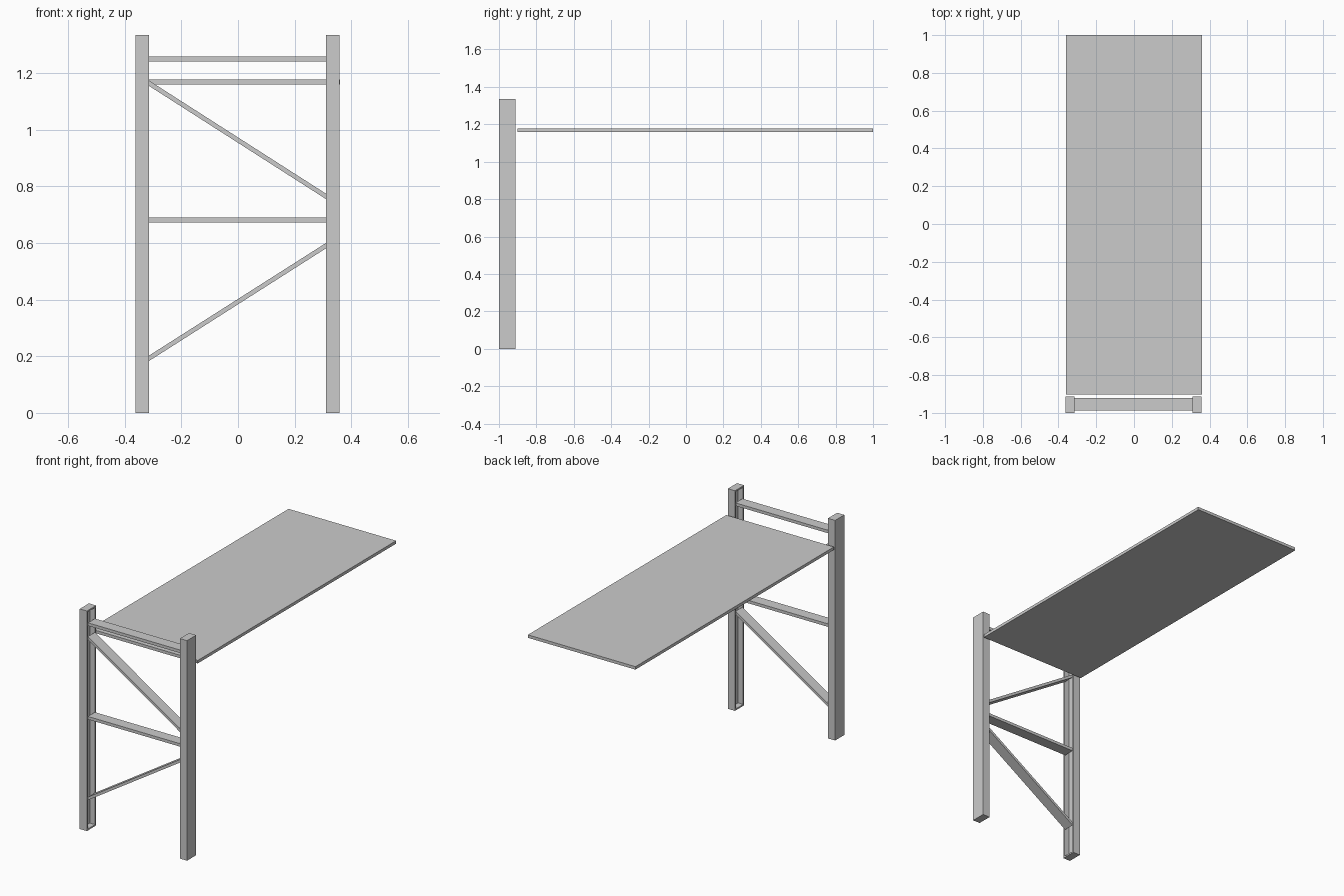
import bpy, bmesh, math
from mathutils import Matrix, Vector

if "Cube" in bpy.data.objects:
    bpy.data.objects.remove(bpy.data.objects["Cube"])

H = 1.335                      # post height
POST_Y = (-1.0, -0.912)
BAR_Y = (-0.987, -0.92)
XL, XR = -0.314, 0.31          # inner faces of the posts
POST_W = 0.048


def finish(name, bm):
    bmesh.ops.recalc_face_normals(bm, faces=bm.faces)
    me = bpy.data.meshes.new(name)
    bm.to_mesh(me)
    bm.free()
    ob = bpy.data.objects.new(name, me)
    bpy.context.collection.objects.link(ob)
    return ob


def cube(bm, size, matrix):
    return bmesh.ops.create_cube(bm, size=1, matrix=matrix @ Matrix.Diagonal((*size, 1)))


def box(name, lo, hi):
    lo, hi = Vector(lo), Vector(hi)
    bm = bmesh.new()
    cube(bm, hi - lo, Matrix.Translation((lo + hi) / 2))
    return finish(name, bm)


# Posts: boxes with a recess sunk into the inward face
def post(name, x_in, side):
    x_out = x_in + side * POST_W
    bm = bmesh.new()
    cube(bm, (POST_W, POST_Y[1] - POST_Y[0], H),
         Matrix.Translation(((x_in + x_out) / 2, sum(POST_Y) / 2, H / 2)))
    bm.normal_update()
    inner = [f for f in bm.faces if f.normal.x * side < -0.9]
    bmesh.ops.inset_region(bm, faces=inner, thickness=0.013)
    bmesh.ops.extrude_discrete_faces(bm, faces=inner)
    floor = [f for f in bm.faces if f.normal.x * side < -0.9]
    floor = min(floor, key=lambda f: (f.calc_center_median() - Vector((x_in, sum(POST_Y) / 2, H / 2))).length)
    bmesh.ops.translate(bm, verts=floor.verts, vec=(side * 0.035, 0, 0))
    return finish(name, bm)


post("left_post", XL, -1)
post("right_post", XR, 1)


# Cross bars between the posts, running from (XL, z0) to (XR, z1)
def bar(name, z0, z1, thick):
    slope = (z1 - z0) / (XR - XL)
    reach = 0.002
    h = thick / 2 * math.hypot(1, slope)    # vertical half height, ends cut plumb
    bm = bmesh.new()
    cube(bm, (XR - XL + 2 * reach, BAR_Y[1] - BAR_Y[0], 2 * h),
         Matrix.Translation(((XL + XR) / 2, sum(BAR_Y) / 2, (z0 + z1) / 2)))
    for v in bm.verts:                       # shear to the slope
        v.co.z += slope * (v.co.x - (XL + XR) / 2)
    return finish(name, bm)


bar("top_rail", 1.249, 1.249, 0.018)
bar("middle_rail", 0.681, 0.681, 0.018)
bar("upper_brace", 1.164, 0.765, 0.016)
bar("lower_brace", 0.193, 0.590, 0.016)

# Table top
box("table_top", (-0.361, -0.902, 1.16), (0.361, 1.0, 1.178))
